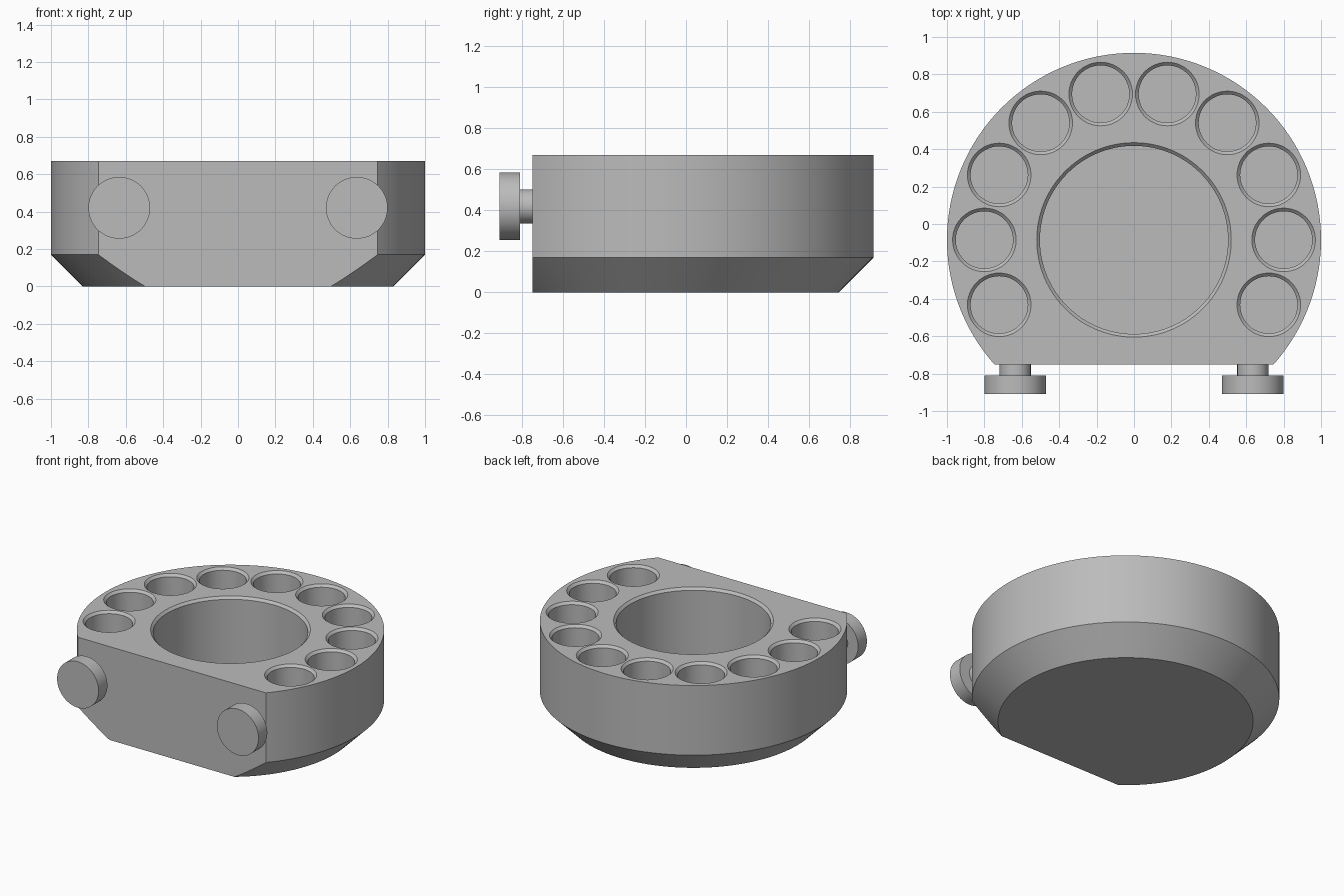
import bpy, bmesh, math
from mathutils import Matrix, Vector

if "Cube" in bpy.data.objects:
    bpy.data.objects.remove(bpy.data.objects["Cube"])

CY = -0.085          # centre of the round body along y
FLAT_Y = -0.75       # front flat
TOP, EDGE = 0.67, 0.17

grey = bpy.data.materials.new("light grey")
grey.diffuse_color = (0.50, 0.50, 0.50, 1)
grey.use_nodes = True
grey.node_tree.nodes["Principled BSDF"].inputs["Base Color"].default_value = grey.diffuse_color


def lathe(name, profile, segments, matrix):
    """Closed solid turned around local z from (radius, height) points."""
    bm = bmesh.new()
    rings = []
    for r, z in profile:
        rings.append([bm.verts.new((r * math.cos(2 * math.pi * i / segments),
                                    r * math.sin(2 * math.pi * i / segments), z))
                      for i in range(segments)])
    for a, b in zip(rings, rings[1:]):
        for i in range(segments):
            j = (i + 1) % segments
            bm.faces.new((a[i], a[j], b[j], b[i]))
    bm.faces.new(rings[0][::-1])
    bm.faces.new(rings[-1])
    bm.transform(matrix)
    bmesh.ops.recalc_face_normals(bm, faces=bm.faces)
    mesh = bpy.data.meshes.new(name)
    bm.to_mesh(mesh)
    bm.free()
    mesh.materials.append(grey)
    obj = bpy.data.objects.new(name, mesh)
    bpy.context.collection.objects.link(obj)
    return obj


def smooth(obj):
    bpy.ops.object.select_all(action='DESELECT')
    obj.select_set(True)
    bpy.context.view_layer.objects.active = obj
    bpy.ops.object.shade_smooth_by_angle(angle=math.radians(30))


def pocket(name, x, y, radius, segments):
    """Blind hole cutter with a bevelled mouth."""
    c = 0.017
    return lathe(name, [(radius, EDGE), (radius, TOP - c),
                        (radius + c, TOP), (radius + c, TOP + 0.1)],
                 segments, Matrix.Translation((x, y, 0)))


# Body: drum with a chamfered underside, sliced flat at the front
body = lathe("body", [(0.83, 0), (1, EDGE), (1, TOP)], 128,
             Matrix.Translation((0, CY, 0)))
bm = bmesh.new()
bm.from_mesh(body.data)
cut = bmesh.ops.bisect_plane(bm, geom=bm.verts[:] + bm.edges[:] + bm.faces[:],
                             plane_co=(0, FLAT_Y, 0), plane_no=(0, -1, 0),
                             clear_outer=True)
bmesh.ops.contextual_create(
    bm, geom=[e for e in cut["geom_cut"] if isinstance(e, bmesh.types.BMEdge)])
bmesh.ops.recalc_face_normals(bm, faces=bm.faces)
bm.to_mesh(body.data)
bm.free()

# Central well and the ring of ten small pockets
cutters = [pocket("well_cutter", 0, CY, 0.503, 96)]
for k in range(-1, 9):
    a = 2 * math.pi * k / 14
    cutters.append(pocket(f"pocket_cutter_{k + 2}", 0.80 * math.cos(a),
                          CY + 0.80 * math.sin(a), 0.153, 48))
for cutter in cutters:
    cutter.hide_render = True
    mod = body.modifiers.new(cutter.name, 'BOOLEAN')
    mod.operation, mod.solver, mod.object = 'DIFFERENCE', 'EXACT', cutter
bpy.context.view_layer.update()
evaluated = body.evaluated_get(bpy.context.evaluated_depsgraph_get())
result = bpy.data.meshes.new_from_object(evaluated)
body.modifiers.clear()
body.data = result
for cutter in cutters:
    bpy.data.objects.remove(cutter)
smooth(body)

# Two knobs on stems at the front
for side, x in (("left", -0.635), ("right", 0.635)):
    m = Matrix.Translation(Vector((x, FLAT_Y, 0.42))) @ Matrix.Rotation(math.pi / 2, 4, 'X')
    smooth(lathe(f"{side}_knob",
                 [(0.083, -0.005), (0.083, 0.06), (0.165, 0.06), (0.165, 0.16)], 64, m))
